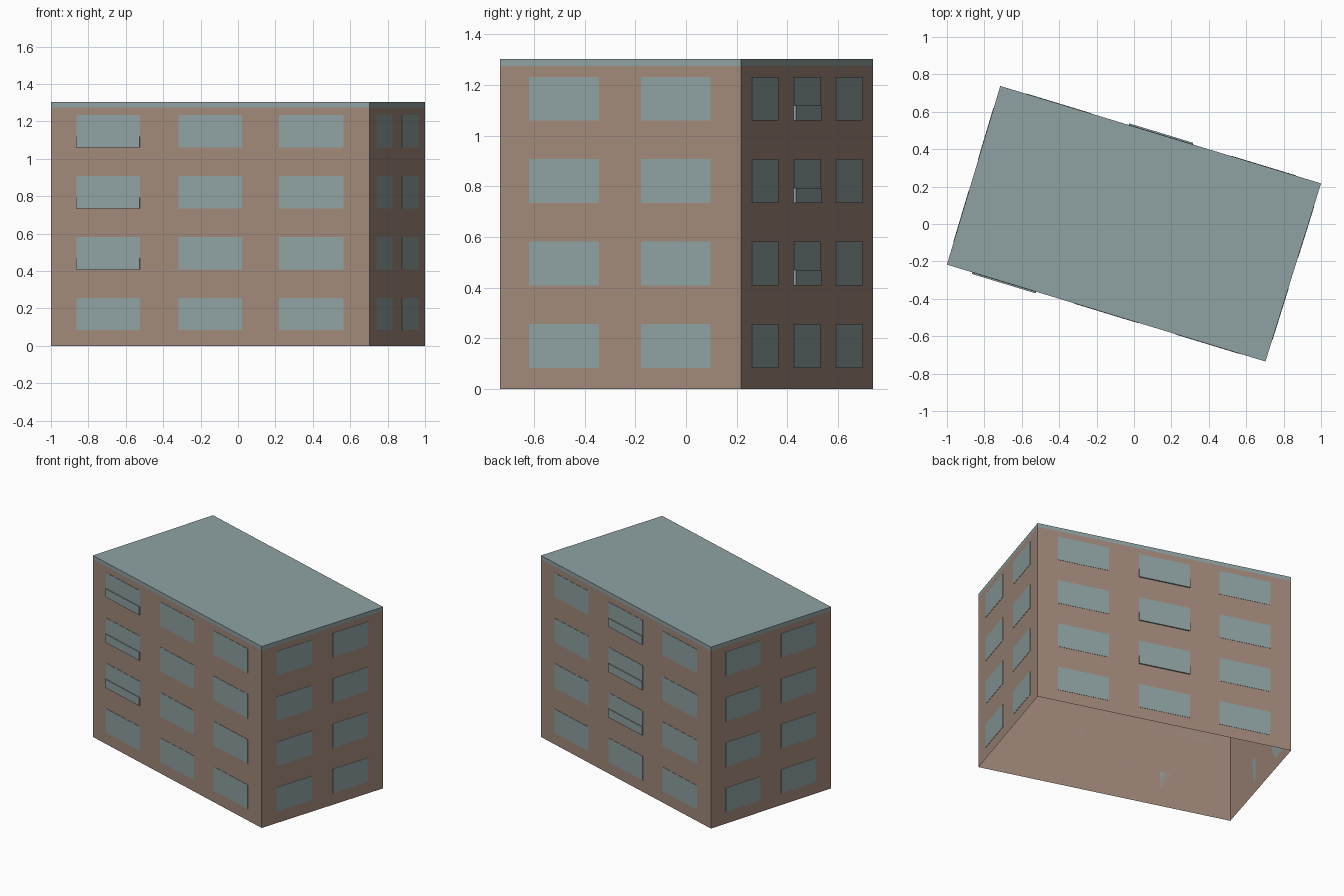
import bpy
import bmesh
from mathutils import Vector

cube = bpy.data.objects.get("Cube")
if cube:
    bpy.data.objects.remove(cube)


def make_material(name, rgb):
    mat = bpy.data.materials.new(name)
    mat.use_nodes = True
    mat.diffuse_color = (*rgb, 1)
    mat.node_tree.nodes["Principled BSDF"].inputs["Base Color"].default_value = (*rgb, 1)
    return mat


BROWN = make_material("warm brown wall", (0.36, 0.25, 0.195))
GLASS = make_material("grey blue", (0.275, 0.36, 0.36))

# Footprint corners, anticlockwise from the front wall's -x end
CORNERS = [Vector(c) for c in ((-1, -0.217, 0), (0.703, -0.735, 0),
                               (1, 0.217, 0), (-0.715, 0.738, 0))]
EAVES, TOP = 1.275, 1.303
UP = Vector((0, 0, 1))


def add_object(name, bm, mat):
    mesh = bpy.data.meshes.new(name)
    bm.to_mesh(mesh)
    bm.free()
    mesh.materials.append(mat)
    obj = bpy.data.objects.new(name, mesh)
    bpy.context.collection.objects.link(obj)
    return obj


def add_prism(bm, base, z0, z1, caps=True):
    """Extrude an anticlockwise outline between two heights."""
    low = [bm.verts.new(p + UP * z0) for p in base]
    high = [bm.verts.new(p + UP * z1) for p in base]
    n = len(base)
    for i in range(n):
        j = (i + 1) % n
        bm.faces.new((low[i], low[j], high[j], high[i]))
    if caps:
        bm.faces.new(high)
        bm.faces.new(low[::-1])


def add_panel(bm, side, start, end, z0, z1, depth):
    """Thin panel on a wall, placed by fractions of the wall's length."""
    a, b = CORNERS[side], CORNERS[(side + 1) % 4]
    out = (b - a).cross(UP).normalized() * depth
    p, q = a.lerp(b, start), a.lerp(b, end)
    add_prism(bm, [p + out, q + out, q, p], z0, z1)


# Walls, open underneath
bm = bmesh.new()
add_prism(bm, CORNERS, 0, EAVES, caps=False)
add_object("walls", bm, BROWN)

# Flat roof slab
bm = bmesh.new()
add_prism(bm, CORNERS, EAVES, TOP)
add_object("roof", bm, GLASS)

# Windows: three columns on the long walls, two on the short ones
LONG = [(0.08, 0.28), (0.40, 0.60), (0.717, 0.918)]
SHORT = [(0.122, 0.412), (0.585, 0.874)]
FLOORS = [0.083 + 0.3255 * i for i in range(4)]
for side, name in enumerate(("front", "right_end", "back", "left_end")):
    bm = bmesh.new()
    for start, end in (SHORT if side % 2 else LONG):
        for z in FLOORS:
            add_panel(bm, side, start, end, z, z + 0.173, 0.002)
    add_object(name + "_windows", bm, GLASS)

# Shallow balcony fronts on the upper floors
for side, column, name in ((0, 0, "front_balconies"), (2, 1, "back_balconies")):
    bm = bmesh.new()
    for z in FLOORS[1:]:
        add_panel(bm, side, *LONG[column], z, z + 0.06, 0.009)
    add_object(name, bm, GLASS)
